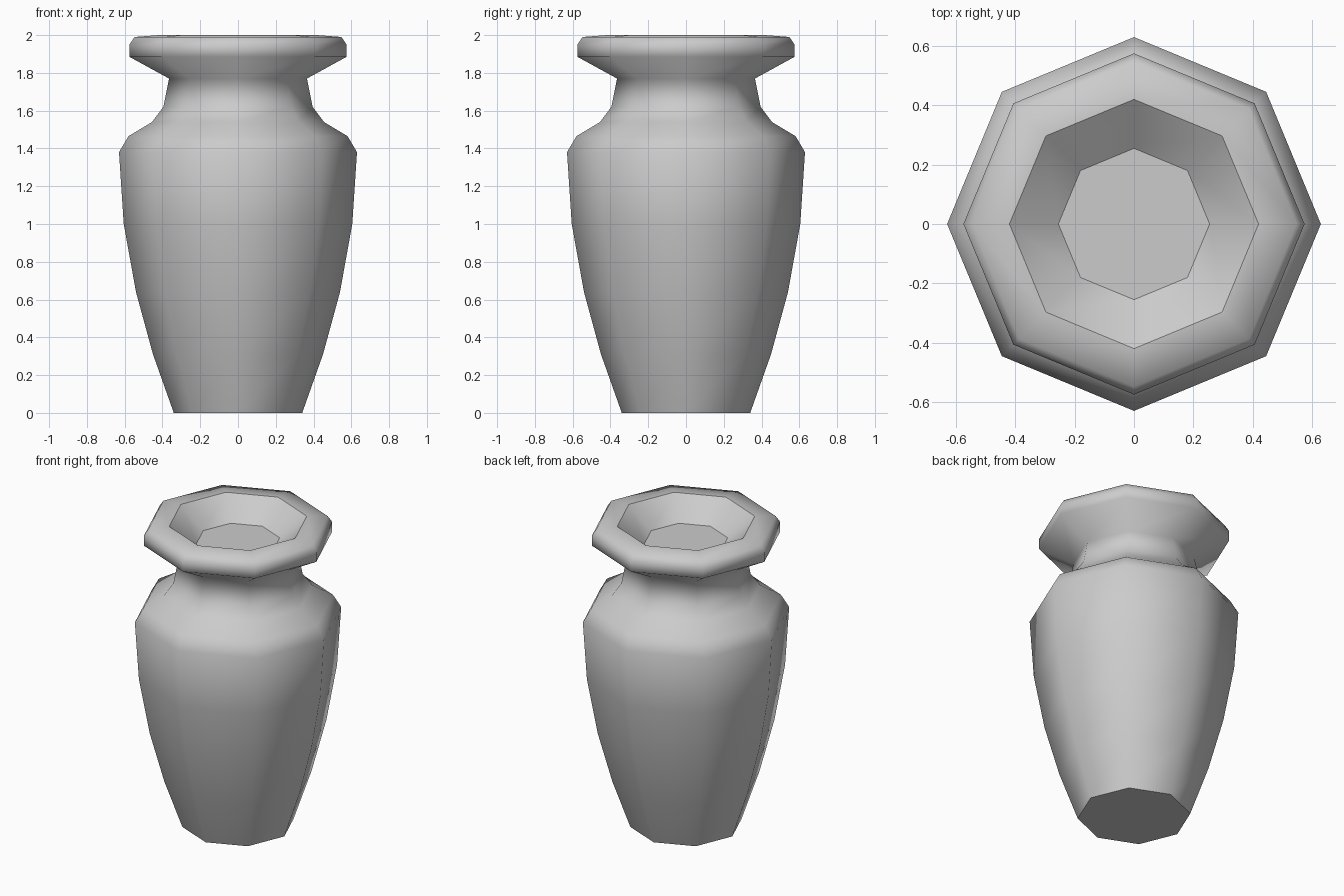
import bpy, bmesh, math

# Remove the default cube
cube = bpy.data.objects.get("Cube")
if cube:
    bpy.data.objects.remove(cube, do_unlink=True)

# Plain grey clay
clay = bpy.data.materials.new("grey_clay")
clay.use_nodes = True
grey = (0.6, 0.6, 0.6, 1)
clay.diffuse_color = grey
clay.node_tree.nodes["Principled BSDF"].inputs["Base Color"].default_value = grey

SIDES = 8
# (radius, height) from the foot, up the body, over the lip, down to the inner floor
profile = [
    (0.34, 0), (0.45, 0.31), (0.54, 0.64), (0.605, 1.0), (0.63, 1.38),
    (0.58, 1.465), (0.455, 1.54), (0.395, 1.62), (0.365, 1.77),
    (0.575, 1.885), (0.575, 1.95), (0.548, 1.99), (0.42, 2.0), (0.255, 1.87),
]
creased = {0, len(profile) - 2, len(profile) - 1}  # foot, mouth and floor rings

# Vase body: one octagonal ring per profile point
bm = bmesh.new()
rings = []
for r, z in profile:
    angles = [2 * math.pi * i / SIDES for i in range(SIDES)]
    rings.append([bm.verts.new((r * math.cos(a), r * math.sin(a), z)) for a in angles])

# Walls between neighbouring rings
for low, high in zip(rings, rings[1:]):
    for i in range(SIDES):
        j = (i + 1) % SIDES
        bm.faces.new((low[i], low[j], high[j], high[i]))

# Underside and inner floor
bm.faces.new(reversed(rings[0]))
bm.faces.new(rings[-1])

# Smooth all over, with hard edges at the creased rings
for face in bm.faces:
    face.smooth = True
for k in creased:
    for i in range(SIDES):
        bm.edges.get((rings[k][i], rings[k][(i + 1) % SIDES])).smooth = False

mesh = bpy.data.meshes.new("vase")
bm.to_mesh(mesh)
bm.free()
mesh.materials.append(clay)
vase = bpy.data.objects.new("vase", mesh)
bpy.context.collection.objects.link(vase)
